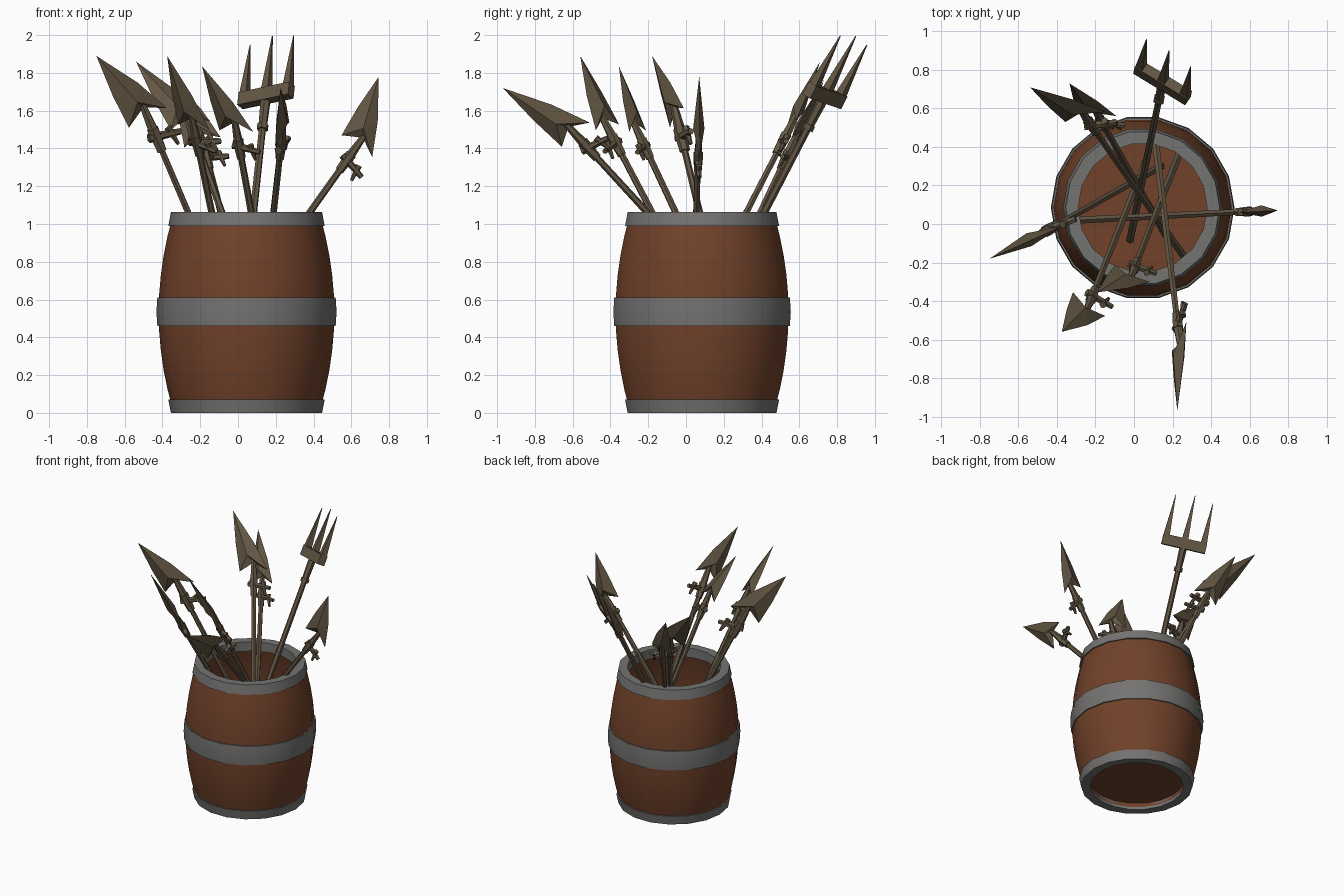
import bpy, bmesh, math
from mathutils import Vector, Matrix

if "Cube" in bpy.data.objects:
    bpy.data.objects.remove(bpy.data.objects["Cube"])

def material(name, rgb):
    m = bpy.data.materials.new(name)
    m.diffuse_color = (*rgb, 1)
    m.use_nodes = True
    m.node_tree.nodes["Principled BSDF"].inputs["Base Color"].default_value = m.diffuse_color
    return m

WOOD = material("barrel_wood", (0.165, 0.054, 0.023))
IRON = material("hoop_grey", (0.175, 0.172, 0.168))
BRONZE = material("weapon_brown", (0.125, 0.094, 0.057))
CX, CY, SIDES = 0.045, 0.085, 18

def finish(name, bm, mat, smooth=None):
    bmesh.ops.recalc_face_normals(bm, faces=bm.faces)
    me = bpy.data.meshes.new(name)
    bm.to_mesh(me)
    bm.free()
    me.materials.append(mat)
    ob = bpy.data.objects.new(name, me)
    bpy.context.collection.objects.link(ob)
    if smooth:
        bpy.ops.object.select_all(action='DESELECT')
        ob.select_set(True)
        bpy.context.view_layer.objects.active = ob
        bpy.ops.object.shade_smooth_by_angle(angle=math.radians(smooth))
    return ob

def lathe(name, profile, mat, closed):
    bm = bmesh.new()
    rings = []
    for r, z in profile:
        if r == 0:
            rings.append([bm.verts.new((CX, CY, z))] * SIDES)
        else:
            rings.append([bm.verts.new((CX + r * math.cos(2 * math.pi * i / SIDES),
                                        CY + r * math.sin(2 * math.pi * i / SIDES), z))
                          for i in range(SIDES)])
    for k in range(len(rings) if closed else len(rings) - 1):
        a, b = rings[k], rings[(k + 1) % len(rings)]
        for i in range(SIDES):
            j = (i + 1) % SIDES
            vs = list(dict.fromkeys((a[i], a[j], b[j], b[i])))
            bm.faces.new(vs)
    return finish(name, bm, mat, 30)

def rod(bm, p, q, r1, r2, n=6):
    """Tapered n-sided rod from p to q."""
    d = q - p
    m = Matrix.Translation((p + q) / 2) @ d.to_track_quat('Z', 'Y').to_matrix().to_4x4()
    bmesh.ops.create_cone(bm, cap_ends=True, segments=n, radius1=r1, radius2=r2,
                          depth=d.length, matrix=m)

def block(bm, frame, centre, size, taper=1.0):
    """Box in a local frame, its top scaled by taper."""
    vs = bmesh.ops.create_cube(bm, size=1)['verts']
    for v in vs:
        s = taper if v.co.z > 0 else 1.0
        v.co = frame @ (Vector(centre) + Vector((v.co.x * size[0] * s, v.co.y * size[1] * s,
                                                 v.co.z * size[2])))

# Barrel: bulging staves with recessed floor
def bulge(z):
    return 0.385 + 0.08 * (1 - ((z - 0.53) / 0.53) ** 2)

zs = [0.02 + 1.02 * i / 10 for i in range(11)]
profile = [(0, 0.05), (0.335, 0.05), (0.335, 0.02)]
profile += [(bulge(z), z) for z in zs]
profile += [(0.34, 1.04)]
profile += [(bulge(z) - 0.045, z) for z in (0.9, 0.7, 0.53, 0.3, 0.1)]
profile += [(0, 0.1)]
lathe("barrel_body", profile, WOOD, False)

# Hoops
lathe("bottom_hoop", [(0.335, 0), (0.40, 0), (0.414, 0.07), (0.335, 0.07)], IRON, True)
lathe("middle_hoop", [(0.45, 0.46), (0.472, 0.46), (0.477, 0.535), (0.472, 0.61), (0.45, 0.61)], IRON, True)
lathe("top_hoop", [(0.335, 0.99), (0.414, 0.99), (0.40, 1.063), (0.335, 1.063)], IRON, True)

# Barbed spears: shaft end, neck, tip, head scale
SPEARS = [
    ((0.14, 0.30, 0.11), (-0.48, -0.05, 1.57), (-0.75, -0.18, 1.89), 1.2),
    ((-0.29, 0.02, 0.12), (0.635, 0.067, 1.42), (0.745, 0.07, 1.78), 1.0),
    ((0.26, -0.17, 0.11), (-0.255, 0.56, 1.53), (-0.54, 0.71, 1.86), 1.1),
    ((0.16, -0.05, 0.11), (-0.19, 0.57, 1.44), (-0.335, 0.73, 1.76), 1.0),
    ((0.06, 0.32, 0.11), (-0.235, -0.42, 1.52), (-0.375, -0.56, 1.89), 1.05),
    ((0.245, 0.39, 0.11), (-0.01, -0.26, 1.50), (-0.19, -0.355, 1.835), 1.0),
    ((0.11, 0.44, 0.36), (0.235, -0.59, 1.48), (0.225, -0.97, 1.72), 1.05),
]

def spear(index, base, neck, tip, s):
    base, neck, tip = Vector(base), Vector(neck), Vector(tip)
    d = (neck - base).normalized()
    side = (neck - tip)
    side = (side - d * side.dot(d)).normalized()      # away from the bent tip
    n = d.cross(side)
    bm = bmesh.new()
    # shaft and socket
    rod(bm, base, neck + d * 0.03, 0.021, 0.017)
    rod(bm, neck - d * 0.17 * s, neck - d * 0.06 * s, 0.023 * s, 0.029 * s)
    rod(bm, neck - d * 0.06 * s, neck + d * 0.06 * s, 0.024 * s, 0.016 * s)
    # side peg with a crossing toggle
    g = neck - d * 0.10 * s
    out = (side - d * 0.25).normalized()
    rod(bm, g - out * 0.035 * s, g + out * 0.12 * s, 0.022 * s, 0.014 * s)
    rod(bm, g + out * 0.07 * s + d * 0.03 * s, g + out * 0.085 * s - d * 0.055 * s, 0.018 * s, 0.008 * s)
    # blade: swept barbs, raised ridge, skewed tip
    axis = tip - neck
    outline = [tip,
               neck + axis * 0.45 + side * 0.068 * s,
               neck + side * 0.1 * s - d * 0.01,
               neck + d * 0.045 * s,
               neck - side * 0.1 * s - d * 0.01,
               neck + axis * 0.45 - side * 0.062 * s]
    ring = [bm.verts.new(p) for p in outline]
    for sign in (1, -1):
        ridge = bm.verts.new(neck + axis * 0.24 + n * 0.03 * s * sign)
        for i in range(6):
            bm.faces.new((ring[i], ring[(i + 1) % 6], ridge))
    finish("spear_%d" % index, bm, BRONZE)

for i, data in enumerate(SPEARS):
    spear(i + 1, *data)

# Trident
base, neck = Vector((-0.02, -0.08, 0.11)), Vector((0.145, 0.72, 1.65))
d = (neck - base).normalized()
x = Vector((0.28, -0.17, 0.06))
x = (x - d * x.dot(d)).normalized()
y = d.cross(x)
frame = Matrix.Translation(neck) @ Matrix((x, y, d)).transposed().to_4x4()
bm = bmesh.new()
rod(bm, base, neck + d * 0.02, 0.022, 0.019)
rod(bm, neck - d * 0.17, neck - d * 0.14, 0.031, 0.031)
rod(bm, neck - d * 0.14, neck + d * 0.01, 0.024, 0.028)
block(bm, frame, (0, 0, 0.035), (0.32, 0.055, 0.075))
for off, top in ((-0.137, 0.365), (0, 0.39), (0.137, 0.365)):
    block(bm, frame, (off, 0, (0.05 + top) / 2), (0.046, 0.046, top - 0.05), 0.08)
finish("trident", bm, BRONZE)
